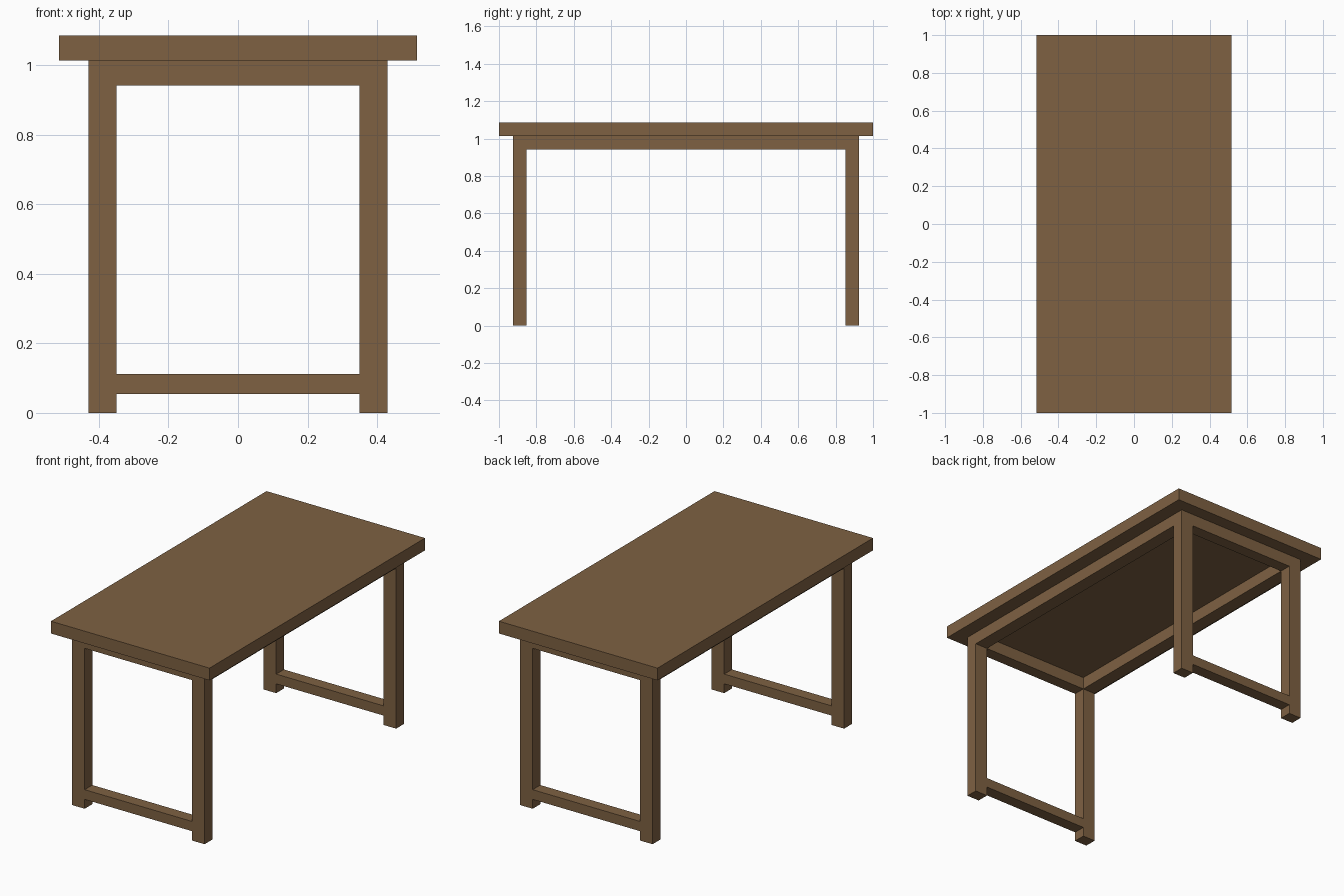
import bpy

if "Cube" in bpy.data.objects:
    bpy.data.objects.remove(bpy.data.objects["Cube"])

wood = bpy.data.materials.new("wood")
wood.diffuse_color = (0.21, 0.12, 0.055, 1)
wood.use_nodes = True
wood.node_tree.nodes["Principled BSDF"].inputs["Base Color"].default_value = wood.diffuse_color


def box(name, x0, x1, y0, y1, z0, z1):
    bpy.ops.mesh.primitive_cube_add(
        size=1, location=((x0 + x1) / 2, (y0 + y1) / 2, (z0 + z1) / 2))
    ob = bpy.context.object
    ob.name = name
    ob.scale = (x1 - x0, y1 - y0, z1 - z0)
    bpy.ops.object.transform_apply(location=False, rotation=False, scale=True)
    ob.data.materials.append(wood)


def span(side, inner, outer):
    return sorted((side * inner, side * outer))


LEG_X = (0.349, 0.430)      # inner and outer leg faces
LEG_Y = (0.853, 0.924)
TOP_Z = 1.014               # underside of the tabletop
RAIL_Z = 0.942

# Tabletop slab
box("tabletop", -0.515, 0.515, -1, 1, TOP_Z, 1.086)

# Legs
for y_name, sy in (("front", -1), ("back", 1)):
    for x_name, sx in (("left", -1), ("right", 1)):
        box(f"{y_name}_{x_name}_leg", *span(sx, *LEG_X), *span(sy, *LEG_Y), 0, TOP_Z)

# End rails under the top and low foot stretchers
for name, sy in (("front", -1), ("back", 1)):
    box(f"{name}_rail", -LEG_X[0], LEG_X[0], *span(sy, *LEG_Y), RAIL_Z, TOP_Z)
    box(f"{name}_stretcher", -LEG_X[0], LEG_X[0], *span(sy, *LEG_Y), 0.055, 0.112)

# Long side rails
for name, sx in (("left", -1), ("right", 1)):
    box(f"{name}_rail", *span(sx, *LEG_X), -LEG_Y[0], LEG_Y[0], RAIL_Z, TOP_Z)
